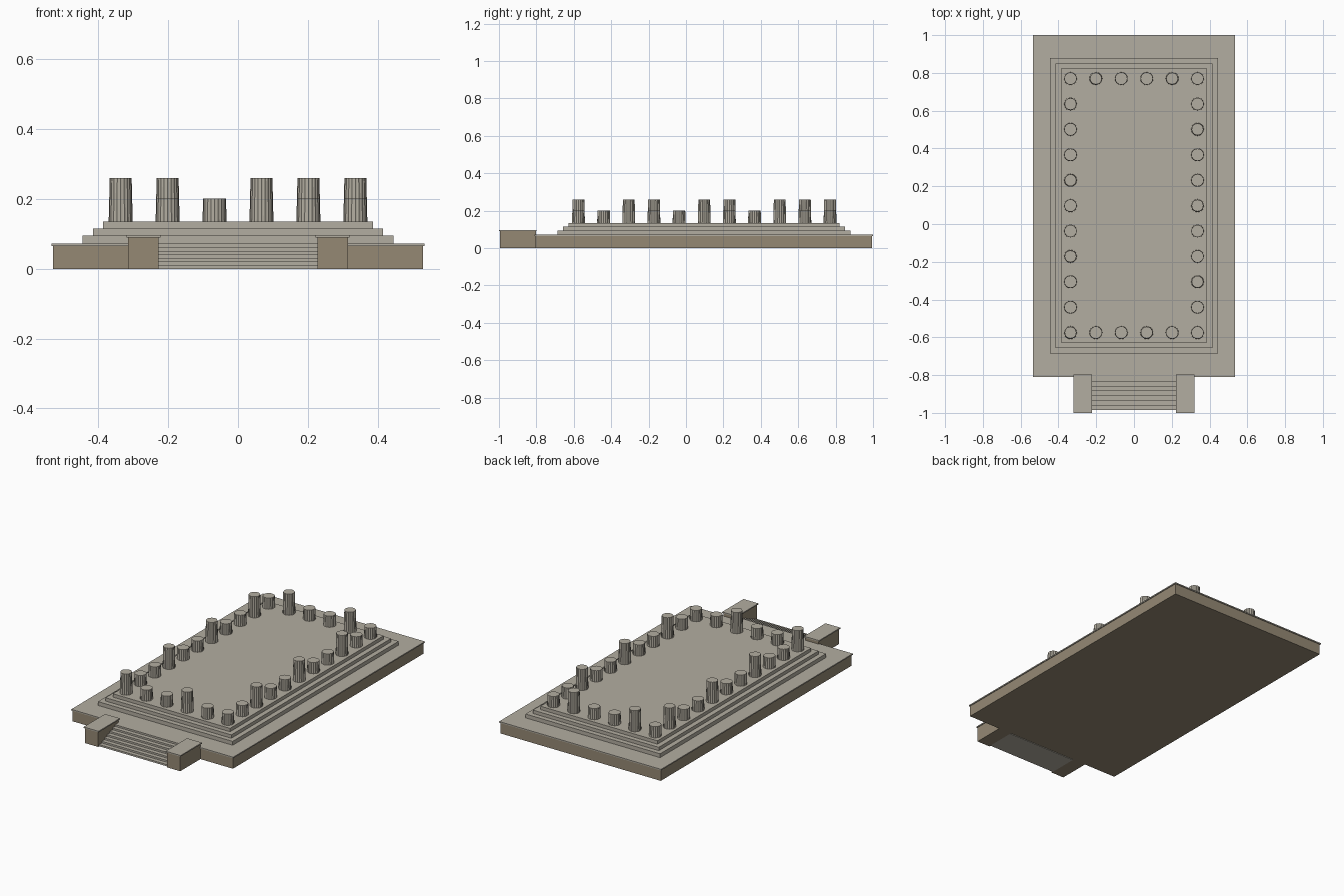
import bpy, bmesh, math

cube = bpy.data.objects.get("Cube")
if cube:
    bpy.data.objects.remove(cube, do_unlink=True)


def material(name, rgb):
    m = bpy.data.materials.new(name)
    m.use_nodes = True
    m.diffuse_color = (*rgb, 1)
    m.node_tree.nodes["Principled BSDF"].inputs["Base Color"].default_value = (*rgb, 1)
    return m


STONE = material("pale stone", (0.45, 0.42, 0.355))
WALL = material("brown masonry", (0.30, 0.25, 0.175))


def finish(name, bm, mat):
    bmesh.ops.recalc_face_normals(bm, faces=bm.faces)
    mesh = bpy.data.meshes.new(name)
    bm.to_mesh(mesh)
    bm.free()
    mesh.materials.append(mat)
    obj = bpy.data.objects.new(name, mesh)
    bpy.context.collection.objects.link(obj)
    return obj


def box(name, x, y, z, mat):
    """Box from (low, high) pairs on each axis."""
    bm = bmesh.new()
    bmesh.ops.create_cube(bm, size=1)
    for v in bm.verts:
        v.co = [pair[c > 0] for c, pair in zip(v.co, (x, y, z))]
    return finish(name, bm, mat)


# Podium: masonry core under an overhanging paving slab
PODIUM = 0.072
box("podium_wall", (-0.53, 0.53), (-0.805, 0.995), (0, 0.065), WALL)
box("podium_slab", (-0.535, 0.535), (-0.81, 1.0), (0.065, PODIUM), STONE)

# Three receding terrace steps
base = PODIUM
for i, top in enumerate((0.095, 0.115, 0.135)):
    inset = 0.029 * i
    box(f"terrace_step_{i + 1}", (inset - 0.445, 0.445 - inset),
        (inset - 0.686, 0.88 - inset), (base, top), STONE)
    base = top
FLOOR = base

# Front stair, one stepped profile extruded across
STEPS, START, TREAD = 7, -0.985, 0.025
rise = PODIUM / STEPS
profile = [(START, 0)]
for i in range(STEPS):
    y = START + i * TREAD
    profile += [(y, (i + 1) * rise), (y + TREAD, (i + 1) * rise)]
    if i < STEPS - 1:
        continue
    profile.append((y + TREAD, 0))
bm = bmesh.new()
side = bm.faces.new([bm.verts.new((-0.23, y, z)) for y, z in profile])
new = bmesh.ops.extrude_face_region(bm, geom=[side])["geom"]
bmesh.ops.translate(bm, vec=(0.46, 0, 0),
                    verts=[g for g in new if isinstance(g, bmesh.types.BMVert)])
finish("front_stair", bm, STONE)

# Capped cheek blocks on both sides of the stair
for name, s in (("left", 1), ("right", -1)):
    box(f"{name}_stair_cheek", sorted((s * 0.228, s * 0.315)), (-0.995, -0.803), (0, 0.09), WALL)
    box(f"{name}_cheek_cap", sorted((s * 0.222, s * 0.32)), (-1.0, -0.798), (0.09, 0.097), STONE)


# Broken fluted columns, tapering upward
def column(name, x, y, height):
    flutes = 20
    bm = bmesh.new()
    rings = []
    for z in (0, height):
        radius = 0.0345 - 0.025 * z
        ring = []
        for k in range(flutes * 2):
            a = math.pi * k / flutes
            r = radius - (0.0014 if k % 2 else 0)
            ring.append(bm.verts.new((x + r * math.cos(a), y + r * math.sin(a), FLOOR + z)))
        rings.append(ring)
    low, high = rings
    for k in range(len(low)):
        n = (k + 1) % len(low)
        bm.faces.new((low[k], low[n], high[n], high[k]))
    bm.faces.new(high)
    bm.faces.new(low[::-1])
    finish(name, bm, STONE)


# Ring of columns: every third one, counted round the edge, stands taller
COLS, ROWS, GAP = 6, 11, 0.1345
spots = [(i, 0) for i in range(COLS)]
spots += [(COLS - 1, j) for j in range(1, ROWS)]
spots += [(i, ROWS - 1) for i in range(COLS - 2, -1, -1)]
spots += [(0, j) for j in range(ROWS - 2, 0, -1)]
tall = {(0, 0), (3, 0), (1, 10), (4, 10)}
tall |= {(5, j) for j in (2, 5, 8)} | {(0, j) for j in (3, 6, 9)}
for n, (i, j) in enumerate(spots):
    column(f"column_{n + 1}", (i - 2.5) * GAP, -0.575 + j * GAP,
           0.125 if (i, j) in tall else 0.066)
